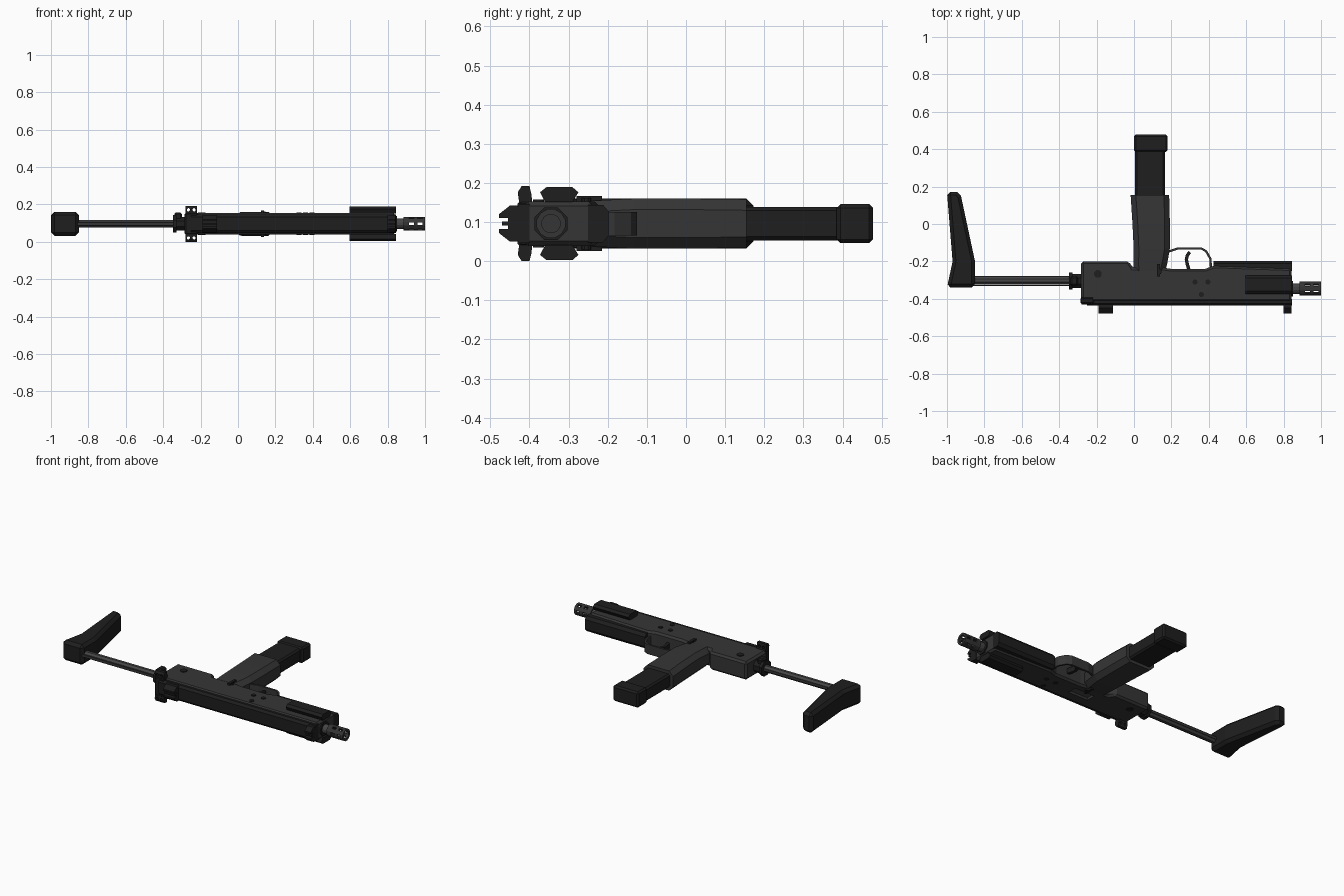
import bpy, bmesh, math
from mathutils import Vector, Matrix

if "Cube" in bpy.data.objects:
    bpy.data.objects.remove(bpy.data.objects["Cube"])

ZC = 0.096  # mid plane of the model, which lies on its side


def material(name, v):
    m = bpy.data.materials.new(name)
    m.diffuse_color = (v, v, v, 1)
    m.use_nodes = True
    m.node_tree.nodes["Principled BSDF"].inputs["Base Color"].default_value = m.diffuse_color
    return m


BODY, DARK, STEEL = material("body_grey", 0.036), material("dark", 0.013), material("steel", 0.06)


def make(name, bm, mat, bevel=0):
    bmesh.ops.recalc_face_normals(bm, faces=bm.faces)
    me = bpy.data.meshes.new(name)
    bm.to_mesh(me)
    bm.free()
    ob = bpy.data.objects.new(name, me)
    bpy.context.collection.objects.link(ob)
    me.materials.append(mat)
    if bevel:
        m = ob.modifiers.new("bevel", 'BEVEL')
        m.width, m.segments, m.limit_method, m.angle_limit = bevel, 1, 'ANGLE', math.radians(50)
    return ob


def prism(name, pts, a, b, mat, axis='z', bevel=0):
    """Extrude a profile: (x, y) along z, (y, z) along x or (x, z) along y; z is measured from the mid plane."""
    place = {'z': lambda p, t: (p[0], p[1], ZC + t),
             'x': lambda p, t: (t, p[0], ZC + p[1]),
             'y': lambda p, t: (p[0], t, ZC + p[1])}[axis]
    bm = bmesh.new()
    lo = [bm.verts.new(place(p, a)) for p in pts]
    hi = [bm.verts.new(place(p, b)) for p in pts]
    n = len(pts)
    bm.faces.new(lo)
    bm.faces.new(hi)
    for i in range(n):
        bm.faces.new((lo[i], lo[(i + 1) % n], hi[(i + 1) % n], hi[i]))
    return make(name, bm, mat, bevel)


def box(name, x0, x1, y0, y1, z0, z1, mat, bevel=0):
    return prism(name, [(x0, y0), (x1, y0), (x1, y1), (x0, y1)], z0, z1, mat, 'z', bevel)


def circle(r, n, cu=0, cv=0):
    return [(cu + r * math.cos((i + .5) * math.tau / n), cv + r * math.sin((i + .5) * math.tau / n)) for i in range(n)]


def strip(name, path, t, half, mat):
    """Bent band of thickness t following an (x, y) path."""
    P = [Vector(p) for p in path]
    left, right = [], []
    for i, p in enumerate(P):
        d = (P[min(i + 1, len(P) - 1)] - P[max(i - 1, 0)]).normalized()
        nrm = Vector((-d.y, d.x)) * t / 2
        left.append(p + nrm)
        right.append(p - nrm)
    return prism(name, left + right[::-1], -half, half, mat)


def cut(ob, cutters):
    bpy.context.view_layer.objects.active = ob
    for m in list(ob.modifiers):
        bpy.ops.object.modifier_apply(modifier=m.name)
    for c in cutters:
        m = ob.modifiers.new("cut", 'BOOLEAN')
        m.operation, m.solver, m.object = 'DIFFERENCE', 'EXACT', c
        bpy.ops.object.modifier_apply(modifier=m.name)
        bpy.data.objects.remove(c)


# receiver with ejection port on the underside
receiver = prism("receiver", [(-.283, -.2), (-.027, -.2), (-.005, -.235), (.165, -.235), (.2, -.24), (.38, -.24),
                              (.43, -.222), (.843, -.237), (.843, -.415), (-.283, -.415)], -.057, .057, BODY, 'z', .012)
cut(receiver, [box("port_cutter", .06, .2, -.345, -.285, -.09, -.035, DARK)])
box("bolt", .055, .205, -.35, -.28, -.042, -.038, STEEL)

# top cover, with chamfered section
prism("top_cover", [(-.4, -.05), (-.425, -.05), (-.437, -.036), (-.437, .036), (-.425, .05), (-.4, .05)],
      -.25, .845, DARK, 'x')

# foregrip under the barrel and side plates
prism("foregrip", [(-.25, -.048), (-.212, -.048), (-.197, -.03), (-.197, .03), (-.212, .048), (-.25, .048)],
      .425, .845, DARK, 'x')
for s in (-1, 1):
    side = "upper" if s > 0 else "lower"
    prism(side + "_side_plate", [(-.36, s * .055), (-.373, s * .08), (-.357, s * .093), (-.29, s * .093),
                                 (-.275, s * .08), (-.29, s * .055)], .595, .845, DARK, 'x')
    # rear sling ears with lashing holes
    ear = prism(side + "_sling_ear", [(-.392, s * .045), (-.395, s * .075), (-.4, s * .096), (-.42, s * .096),
                                      (-.43, s * .08), (-.425, s * .045)], -.282, -.218, DARK, 'x')
    cut(ear, [prism("hole_cutter", circle(.009, 8, x, s * .075), -.5, -.3, DARK, 'y') for x in (-.265, -.235)])
    # pins and cross bolts
    for i, (x, y, r) in enumerate([(-.193, -.267, .021), (.326, -.31, .014), (.395, -.31, .014), (.36, -.377, .014)]):
        prism(f"{side}_pin_{i}", circle(r, 12, x, y), s * .05, s * .061, DARK)
    # safety lever
    prism(side + "_lever_hub", circle(.014, 10, .135, -.255), s * .05, s * .066, DARK)
    box(side + "_safety_lever", .124, .14, -.28, -.215, s * .056, s * .07, DARK)
box("rear_cap", -.285, -.215, -.43, -.39, -.06, .06, DARK, .008)

# sights: base with two posts
for name, x0, x1 in (("rear_sight", -.19, -.112), ("front_sight", .8, .843)):
    pts = [(-.43, -.046), (-.45, -.046), (-.478, -.024), (-.478, -.014), (-.455, -.014), (-.455, -.005), (-.47, -.005)]
    pts += [(y, -z) for y, z in pts[::-1]]
    prism(name, pts, x0, x1, DARK, 'x')

# grip with flared heel and a bulged section
bm = bmesh.new()
rows = [(-.25, -.002, .168, .058), (-.21, -.003, .178, .06), (-.13, -.002, .192, .064), (0, -.008, .192, .064),
        (.155, -.018, .188, .062)]
rings = []
for y, x0, x1, h in rows:
    c = .028
    sec = [(x0 + c, -h), (x1 - c, -h), (x1, -h + c), (x1, h - c), (x1 - c, h), (x0 + c, h), (x0, h - c), (x0, -h + c)]
    rings.append([bm.verts.new((x, y, ZC + z)) for x, z in sec])
for r0, r1 in zip(rings, rings[1:]):
    for i in range(8):
        bm.faces.new((r0[i], r0[(i + 1) % 8], r1[(i + 1) % 8], r1[i]))
bm.faces.new(rings[0])
bm.faces.new(rings[-1])
make("grip", bm, BODY)

# magazine and its base pad
box("magazine", .005, .165, .12, .4, -.043, .043, DARK, .01)
box("magazine_base", .0, .18, .385, .478, -.05, .05, DARK, .01)

# trigger guard and trigger
strip("trigger_guard", [(.18, -.15), (.2, -.142), (.235, -.131), (.36, -.131), (.385, -.145), (.408, -.185),
                        (.412, -.24)], .012, .03, BODY)
strip("trigger", [(.298, -.15), (.285, -.168), (.28, -.19), (.285, -.215), (.295, -.25)], .018, .016, DARK)

# barrel and slotted muzzle
prism("barrel_nut", circle(.045, 8, -.345), .83, .85, DARK, 'x')
prism("barrel", circle(.029, 12, -.345), .8, .9, STEEL, 'x')
muzzle = prism("muzzle", circle(.038, 12, -.345), .885, 1.0, BODY, 'x')
cutters = [prism("bore_cutter", circle(.024, 12, -.345), .905, 1.05, DARK, 'x')]
for x in (.915, .96):
    for k in range(3):
        c = prism("slot_cutter", [(-.06, -.007), (.06, -.007), (.06, .007), (-.06, .007)], x, x + .026, DARK, 'x')
        mid = Vector((0, 0, ZC))
        c.data.transform(Matrix.Translation((0, -.345, ZC)) @ Matrix.Rotation(k * math.pi / 3, 4, 'X')
                         @ Matrix.Translation(-mid))
        cutters.append(c)
cut(muzzle, cutters)

# stock tube, collar and shoulder piece
prism("stock_rod", circle(.022, 8, -.302), -.9, -.27, STEEL, 'x')
for s in (-1, 1):
    prism("rod_rail", [(-.305 + s * .021, -.008), (-.305 + s * .026, -.008), (-.305 + s * .026, .008),
                       (-.305 + s * .021, .008)], -.9, -.27, BODY, 'x')
prism("collar", circle(.04, 8, -.305), -.33, -.27, DARK, 'x')
prism("collar_flange", circle(.05, 8, -.305), -.348, -.328, DARK, 'x')
box("collar_latch", -.34, -.3, -.33, -.28, .02, .06, DARK, .008)
prism("shoulder_stock", [(-1, .172), (-.945, .172), (-.925, .15), (-.85, -.2), (-.85, -.34), (-1, -.34), (-.97, -.2)],
      -.064, .064, DARK, 'z', .018)
